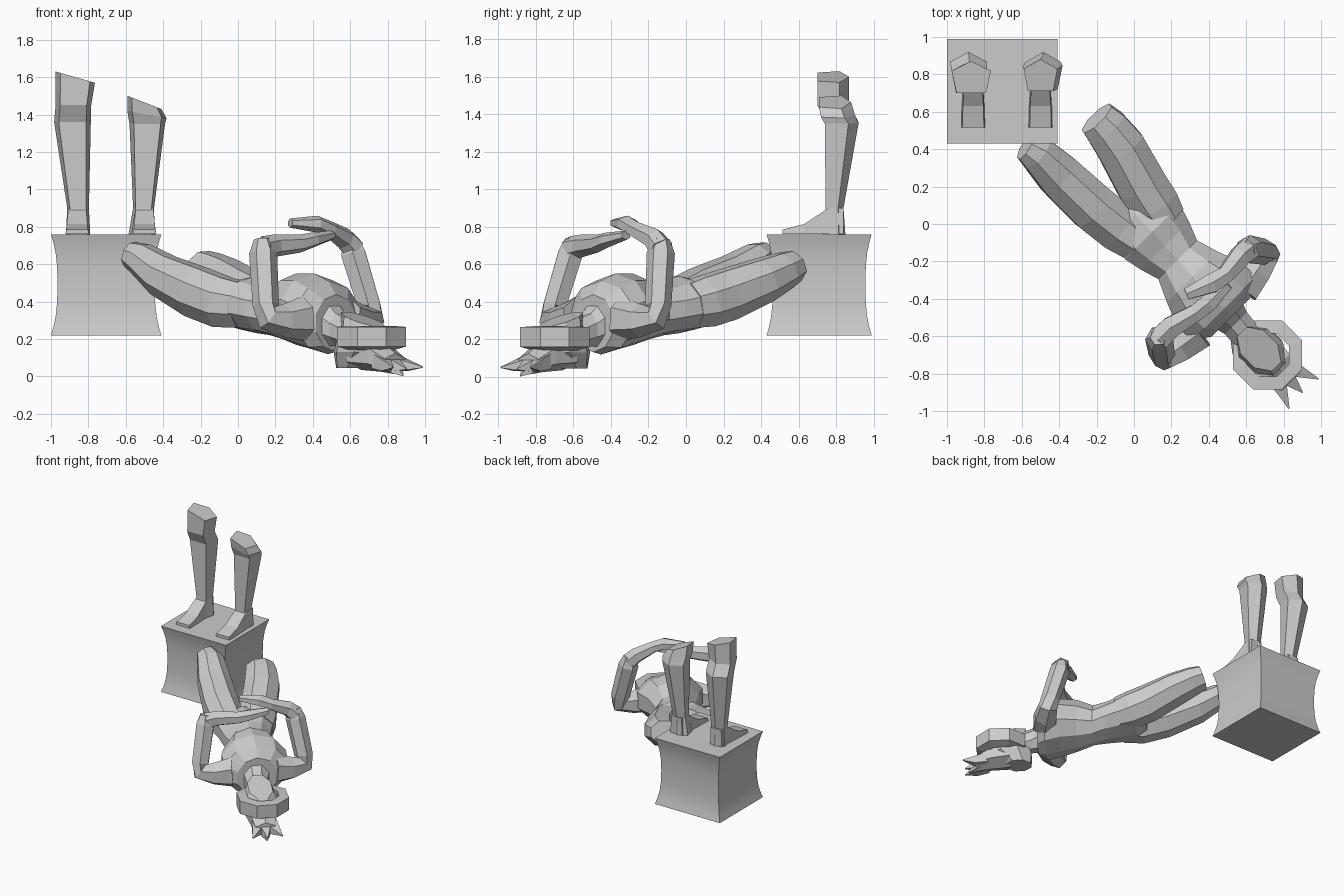
import bpy, bmesh
from math import cos, sin, pi, sqrt
from mathutils import Vector

S = 1 / sqrt(2)


def W(u, v, z):
    """Body frame (u toward head, v sideways) to world."""
    return Vector(((u + v) * S, (v - u) * S, z))


def loft(name, rings, closed=False):
    bm = bmesh.new()
    vs = [[bm.verts.new(p) for p in r] for r in rings]
    n = len(vs[0])
    pairs = list(zip(vs, vs[1:])) + ([(vs[-1], vs[0])] if closed else [])
    for a, b in pairs:
        for i in range(n):
            j = (i + 1) % n
            bm.faces.new((a[i], a[j], b[j], b[i]))
    if not closed:
        bm.faces.new(vs[0])
        bm.faces.new(vs[-1])
    bmesh.ops.recalc_face_normals(bm, faces=bm.faces)
    me = bpy.data.meshes.new(name)
    bm.to_mesh(me)
    bm.free()
    ob = bpy.data.objects.new(name, me)
    bpy.context.collection.objects.link(ob)
    return ob


def tube(name, path, sides=6):
    """Path of (x, y, z, half width, half height)."""
    pts = [Vector(p[:3]) for p in path]
    up, rings = Vector((0, 0, 1)), []
    for i, p in enumerate(pts):
        t = (pts[min(i + 1, len(pts) - 1)] - pts[max(i - 1, 0)]).normalized()
        up = (up - t * t.dot(up)).normalized()
        side = t.cross(up)
        rings.append([p + side * path[i][3] * cos(a) + up * path[i][4] * sin(a)
                      for a in [2 * pi * (k + .5) / sides for k in range(sides)]])
    return loft(name, rings)


def body(name, secs, sides=8):
    """Sections across the body: (u, v centre, half width, z low, z high)."""
    return loft(name, [[W(u, v + 1.06 * w * cos(a), (z0 + z1) / 2 + 1.06 * (z1 - z0) / 2 * sin(a))
                        for a in [2 * pi * (k + .5) / sides for k in range(sides)]]
                       for u, v, w, z0, z1 in secs])


# Pedestal with concave sides
prof = [(.22, 1), (.265, .955), (.32, .915), (.39, .89), (.49, .88),
        (.59, .89), (.66, .915), (.715, .955), (.76, 1)]
ped = loft("pedestal", [[(-.705 + sx * .295 * s, .71 + sy * .28 * s, z)
                         for sx, sy in ((-1, -1), (1, -1), (1, 1), (-1, 1))] for z, s in prof])
bpy.context.view_layer.objects.active = ped
ped.select_set(True)
bpy.ops.object.shade_smooth_by_angle()
ped.select_set(False)

# Standing lower legs: (z, x centre, half width, y front, y back, tilt of the cut)
penta = ((-1, .7), (-.75, 0), (.75, 0), (1, .7), (0, 1))
legs = {
    "left": (-.86, [(.76, -.855, .065, .73, .85, 0), (.90, -.855, .058, .745, .84, 0),
                    (1.36, -.885, .098, .745, .92, 0), (1.45, -.88, .095, .70, .87, 0),
                    (1.60, -.87, .105, .70, .87, -.03)]),
    "right": (-.5, [(.76, -.515, .07, .73, .85, 0), (.90, -.505, .056, .745, .84, 0),
                    (1.35, -.485, .095, .74, .92, 0), (1.40, -.487, .105, .72, .90, -.02),
                    (1.465, -.50, .09, .71, .88, -.035)])}
for side, (cx, secs) in legs.items():
    loft(side + "_lower_leg", [[(x + a * w, y0 + b * (y1 - y0), z + a * tilt) for a, b in penta]
                               for z, x, w, y0, y1, tilt in secs])
    loft(side + "_foot", [[(cx - .055 * f, y, .762), (cx + .055 * f, y, .762),
                           (cx + .05 * f, y, z), (cx - .05 * f, y, z)]
                          for y, z, f in ((.515, .785, 1.15), (.63, .815, 1.1),
                                          (.76, .90, .95), (.84, .90, .95))])

# Reclining torso and neck
body("torso", [(-.10, .04, .11, .30, .46), (-.03, .04, .19, .26, .51), (.10, .04, .205, .24, .53),
               (.20, .035, .18, .23, .50), (.30, .03, .145, .21, .49), (.42, .02, .19, .18, .54),
               (.55, .02, .24, .155, .54), (.66, .02, .24, .13, .50), (.72, .02, .15, .14, .43)], 10)
body("neck", [(.68, .015, .11, .16, .42), (.76, .01, .085, .16, .34), (.90, 0, .08, .13, .29)])

# Thighs ending at the knee
tube("left_thigh", [(.03, -.10, .38, .12, .13), (-.08, -.02, .395, .14, .145), (-.22, .09, .45, .14, .145),
                    (-.40, .26, .54, .13, .12), (-.52, .38, .63, .105, .09),
                    (-.58, .415, .655, .08, .07)], 8)
tube("right_thigh", [(.17, .02, .38, .12, .13), (.11, .10, .40, .145, .145), (.04, .21, .435, .145, .145),
                     (-.07, .41, .515, .14, .125), (-.15, .515, .565, .125, .105),
                     (-.20, .565, .59, .11, .09)], 8)

# Arms, mirrored down to the elbow, hands crossing over the chest
forearms = {
    "right": [(.57, -.17, .735, .065, .06), (.49, -.27, .785, .052, .045),
              (.42, -.315, .815, .06, .045), (.28, -.375, .82, .035, .025)],
    "left": [(.20, -.55, .70, .065, .06), (.33, -.475, .71, .052, .048),
             (.40, -.42, .73, .055, .04), (.50, -.32, .755, .035, .025)]}
for side, sg in (("right", 1), ("left", -1)):
    sh = [(.66, .16, .31, .10, .12), (.64, .29, .30, .09, .09), (.615, .395, .315, .075, .07),
          (.60, .39, .38, .07, .07), (.53, .34, .66, .075, .075), (.52, .335, .735, .045, .045)]
    tube(side + "_upper_arm", [tuple(W(u, sg * v, z)) + (a, b) for u, v, z, a, b in sh])
    e = tuple(W(.53, sg * .34, .685)) + (.07, .065)
    tube(side + "_forearm", [e] + forearms[side])

# Head with the face pointing up: (u centre, z, radius along, radius across, slope)
loft("head", [[W(u + a * cos(t), b * sin(t), z + s * a * cos(t))
               for t in [2 * pi * (k + .5) / 8 for k in range(8)]]
              for u, z, a, b, s in ((.87, .045, .10, .09, 0), (.93, .13, .17, .13, 0),
                                    (.96, .25, .15, .12, -.1), (.945, .305, .14, .095, -.3))])

# Thick octagonal band around the head
loft("head_band", [[W(1.0 + r * cos(t), .01 + r * sin(t), z)
                    for r, z in ((.20, .16), (.20, .265), (.125, .27), (.125, .14))]
                   for t in [2 * pi * (k + .5) / 8 for k in range(8)]], closed=True)

# Hair with pointed tips
body("hair", [(.93, 0, .12, .04, .20), (1.08, 0, .105, .03, .19), (1.19, 0, .085, .015, .12)], 6)
for i, (v, u, z) in enumerate(((-.112, 1.285, .05), (.112, 1.285, .05), (0, 1.275, .04), (0, 1.25, .005))):
    body("hair_tip_%d" % (i + 1), [(1.10, v * .4, .06, .03, .14), (1.19, v * .6, .045, z * .3 + .005, .10),
                                   (u, v, .004, z - .004, z + .004)], 4)
